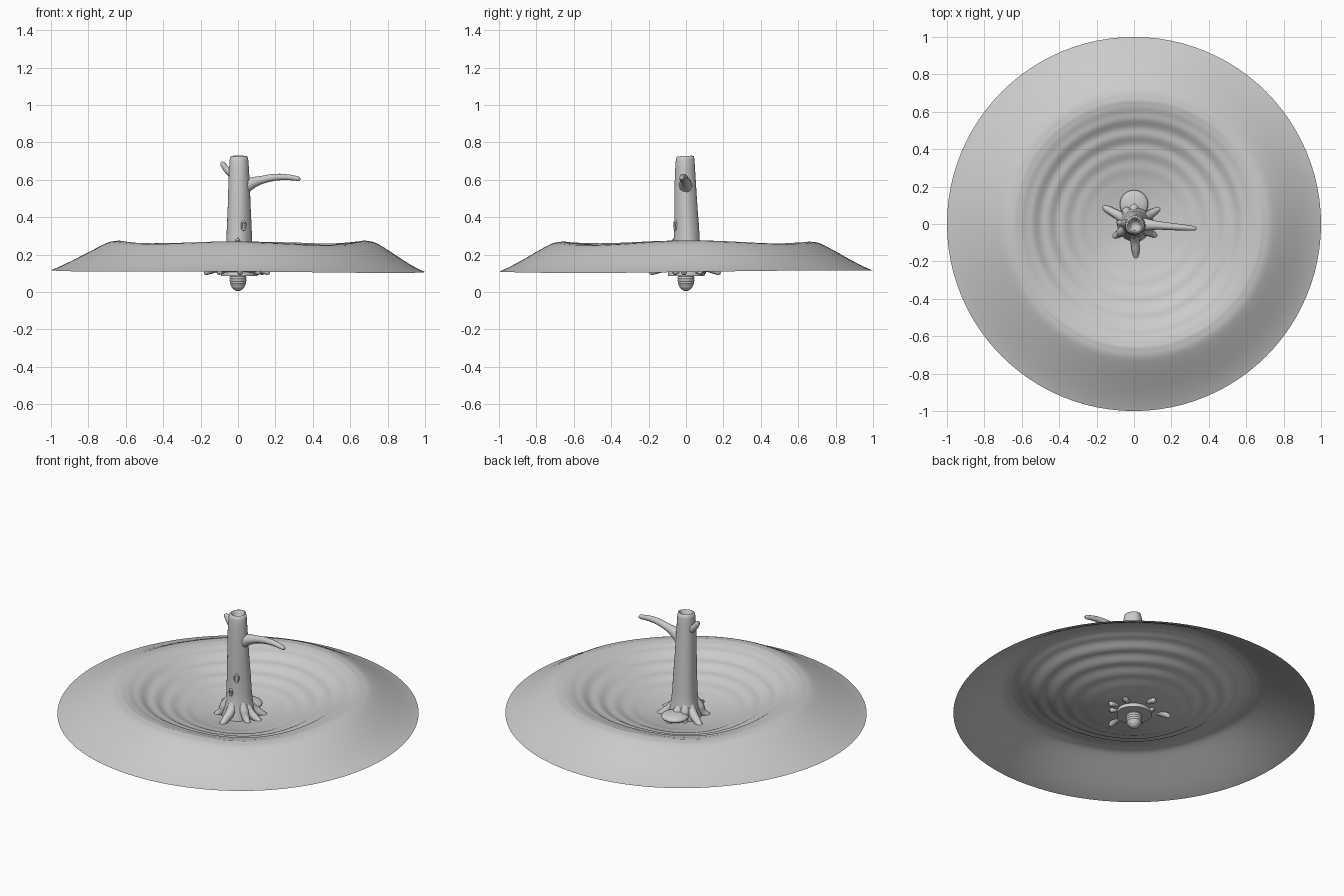
import bpy, math
from math import sin, cos, pi, tau, radians
from mathutils import Vector

cube = bpy.data.objects.get("Cube")
if cube:
    bpy.data.objects.remove(cube, do_unlink=True)


def finish(obj, angle=50):
    bpy.ops.object.select_all(action='DESELECT')
    obj.select_set(True)
    bpy.context.view_layer.objects.active = obj
    bpy.ops.object.shade_smooth_by_angle(angle=radians(angle))
    return obj


def lathe(name, rows, place, sides, angle=50):
    """Sweep rows around z; place(row, angle) gives a point; both end rows are closed."""
    verts, faces = [], []
    for row in rows:
        verts += [place(row, tau * k / sides) for k in range(sides)]
    for j in range(len(rows) - 1):
        for k in range(sides):
            n = (k + 1) % sides
            faces.append((j * sides + k, j * sides + n,
                          (j + 1) * sides + n, (j + 1) * sides + k))
    last = (len(rows) - 1) * sides
    faces.append(tuple(range(sides))[::-1])
    if rows[-1][0] < 0.5:
        faces.append(tuple(range(last, last + sides)))
    mesh = bpy.data.meshes.new(name)
    mesh.from_pydata(verts, [], faces)
    obj = bpy.data.objects.new(name, mesh)
    bpy.context.collection.objects.link(obj)
    return finish(obj, angle)


def round_point(row, a):
    return (row[0] * cos(a), row[0] * sin(a), row[1])


def limb(name, points, radii):
    """Tapered organic tube through the points."""
    curve = bpy.data.curves.new(name, 'CURVE')
    curve.dimensions = '3D'
    curve.bevel_depth = 1
    curve.bevel_resolution = 3
    curve.use_fill_caps = True
    spline = curve.splines.new('BEZIER')
    spline.bezier_points.add(len(points) - 1)
    for bp, co, r in zip(spline.bezier_points, points, radii):
        bp.co, bp.radius = co, r
        bp.handle_left_type = bp.handle_right_type = 'AUTO'
    obj = bpy.data.objects.new(name, curve)
    bpy.context.collection.objects.link(obj)
    bpy.ops.object.select_all(action='DESELECT')
    obj.select_set(True)
    bpy.context.view_layer.objects.active = obj
    bpy.ops.object.convert(target='MESH')
    return finish(bpy.context.object)


def smooth(t):
    t = max(0, min(1, t))
    return t * t * (3 - 2 * t)


# Crater ground: bowl, rounded rim and outer slope in one thin sheet
RIM = 0.66


def ground_point(row, a):
    r = row[0]
    rim = 0.277 + 0.009 * sin(a + 0.6) * cos(a) + 0.008 * cos(4 * a)
    edge = 0.112 + 0.006 * sin(a) - 0.005 * cos(a) + 0.003 * sin(3 * a)
    s = r - 0.02 * cos(a) * smooth(r / RIM) * smooth((1 - r) / 0.3)
    if s < RIM:
        t = s / RIM
        z = 0.1 + (rim - 0.1) * t ** 1.75
        z += 0.004 * sin(s * 70) * smooth(t * 2 - 0.5) * smooth((1 - t) * 6)
    else:
        t = (s - RIM) / (1 - RIM)
        z = rim + (edge - rim) * (0.75 * t + 0.25 * smooth(t))
    # Soften the crest of the rim
    z -= 0.014 * math.exp(-((s - RIM) / 0.035) ** 2)
    return (r * cos(a), r * sin(a), z)


lathe("crater_ground", [(0.01 + 0.99 * i / 90,) for i in range(91)],
      ground_point, 96, 80)

# Hollow dead trunk with a slightly uneven section
trunk_profile = [(0.098, 0.085), (0.098, 0.1), (0.088, 0.14), (0.076, 0.19),
                 (0.07, 0.25), (0.066, 0.35), (0.061, 0.46), (0.057, 0.58),
                 (0.053, 0.66), (0.05, 0.705), (0.046, 0.724), (0.039, 0.727),
                 (0.031, 0.718), (0.026, 0.69), (0.012, 0.675)]


def trunk_point(row, a):
    r, z = row
    r *= 1 + 0.025 * sin(3 * a + 4 * z) + 0.015 * cos(5 * a)
    lean = 0.006 * sin(z * 7)
    tilt = 0.05 * r * sin(a) * smooth((z - 0.6) / 0.1)
    return (r * cos(a) + 0.004, r * sin(a) + lean, z + tilt)


lathe("trunk", trunk_profile, trunk_point, 32, 60)

# Branches
limb("long_branch",
     [(0.01, 0, 0.535), (0.06, -0.003, 0.575), (0.13, -0.008, 0.6),
      (0.23, -0.016, 0.615), (0.325, -0.024, 0.605), (0.334, -0.025, 0.603)],
     [0.04, 0.034, 0.022, 0.018, 0.012, 0.005])
limb("short_branch",
     [(-0.02, 0, 0.625), (-0.055, 0.004, 0.65), (-0.083, 0.006, 0.685), (-0.09, 0.006, 0.694)],
     [0.025, 0.019, 0.014, 0.007])

# Roots flare from the trunk and dip under the ground
root_tips = [(-0.18, 0.1), (0.012, -0.195), (-0.11, -0.07), (0.12, -0.065),
             (0.14, 0.085), (0.17, -0.012), (0.0, 0.185), (-0.06, 0.1)]
for i, (x, y) in enumerate(root_tips):
    tip = Vector((x, y, 0))
    out = tip.normalized()
    path = [out * 0.04 + Vector((0, 0, 0.215)),
            out * 0.075 + Vector((0, 0, 0.155)),
            tip * 0.72 + Vector((0, 0, 0.122)),
            tip * 0.95 + Vector((0, 0, 0.103)),
            tip + Vector((0, 0, 0.099))]
    limb(f"root_{i + 1}", path, [0.022, 0.027, 0.021, 0.014, 0.006])

# Knot holes on the front of the trunk
for i, (x, z, size) in enumerate([(0.03, 0.355, 0.017), (-0.002, 0.265, 0.013)]):
    y = -0.058 if i == 0 else -0.066
    bpy.ops.mesh.primitive_torus_add(
        major_radius=size, minor_radius=0.005, major_segments=20, minor_segments=8,
        location=(x, y, z), rotation=(pi / 2, 0, math.atan2(x, -y)))
    knot = bpy.context.object
    knot.name = f"knot_{i + 1}"
    knot.scale = (0.75, 1.3, 1)
    finish(knot)

# Flat rounded stone behind the trunk
bpy.ops.mesh.primitive_uv_sphere_add(segments=32, ring_count=16, radius=1,
                                     location=(0, 0.105, 0.135))
stone = bpy.context.object
stone.name = "flat_stone"
stone.scale = (0.076, 0.076, 0.026)
finish(stone)

# Ribbed knob below the trunk
knob_rows = []
RIBS = 7
for i in range(RIBS * 4 + 1):
    t = i / (RIBS * 4)
    r = 0.045 * math.sqrt(max(0.01, 1 - (1 - min(1, t * 1.6)) ** 2))
    knob_rows.append((r - 0.0025 * (1 - abs(sin(t * RIBS * pi))) * (r > 0.01), 0.005 + 0.09 * t))
lathe("ribbed_knob", knob_rows, round_point, 32)
